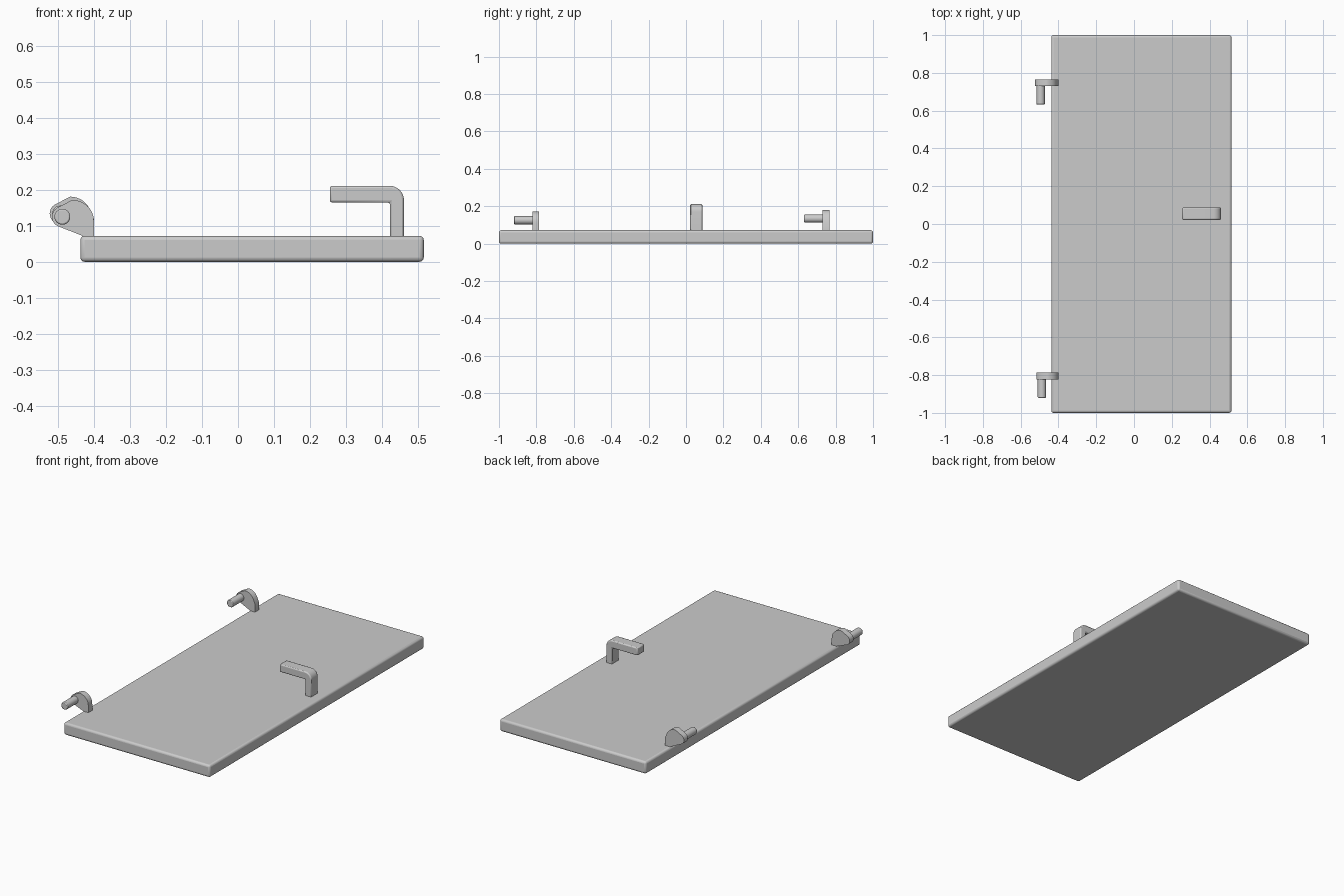
import bpy
import bmesh
from math import radians, sin, cos
from mathutils import Vector

if "Cube" in bpy.data.objects:
    bpy.data.objects.remove(bpy.data.objects["Cube"])

GREY = (0.6, 0.6, 0.6, 1.0)
grey = bpy.data.materials.new("grey")
grey.use_nodes = True
grey.diffuse_color = GREY
grey.node_tree.nodes["Principled BSDF"].inputs["Base Color"].default_value = GREY


def finish(name, bm, bevel=0.0, segments=3):
    """Turn a bmesh into a grey object with softened edges."""
    bmesh.ops.recalc_face_normals(bm, faces=bm.faces)
    mesh = bpy.data.meshes.new(name)
    bm.to_mesh(mesh)
    bm.free()
    mesh.materials.append(grey)
    obj = bpy.data.objects.new(name, mesh)
    bpy.context.collection.objects.link(obj)
    if bevel:
        mod = obj.modifiers.new("soft_edges", "BEVEL")
        mod.width = bevel
        mod.segments = segments
        mod.limit_method = "ANGLE"
        mod.angle_limit = radians(40)
    bpy.ops.object.select_all(action="DESELECT")
    obj.select_set(True)
    bpy.context.view_layer.objects.active = obj
    bpy.ops.object.shade_smooth_by_angle(angle=radians(35))
    return obj


def extrude_profile(points, y0, y1):
    """Extrude an x-z outline along y."""
    bm = bmesh.new()
    face = bm.faces.new([bm.verts.new((x, y0, z)) for x, z in points])
    new = bmesh.ops.extrude_face_region(bm, geom=[face])["geom"]
    bmesh.ops.translate(bm, vec=(0, y1 - y0, 0),
                        verts=[v for v in new if isinstance(v, bmesh.types.BMVert)])
    return bm


def arc(cx, cz, r, start, end, steps):
    angles = [radians(start + (end - start) * i / steps) for i in range(steps + 1)]
    return [(cx + r * cos(a), cz + r * sin(a)) for a in angles]


# Door panel
panel = [(-0.438, 0), (0.516, 0), (0.516, 0.072), (-0.438, 0.072)]
finish("door_panel", extrude_profile(panel, -1, 1), 0.012)

# L-shaped handle with a rounded outer corner
handle = [(0.255, 0.165), (0.422, 0.165), (0.422, 0.06), (0.461, 0.06)]
handle += arc(0.421, 0.171, 0.04, 0, 90, 8) + [(0.255, 0.211)]
finish("handle", extrude_profile(handle, 0.022, 0.087), 0.006, 2)


# Hinges: a curved leaf plate with a pin pointing to the front
def hinge(prefix, y, dx, dz):
    px, pz = -0.488 + dx, 0.125 + dz
    leaf = [(-0.4, 0.05), (-0.4, 0.11 + dz)]
    leaf += arc(-0.46 + dx, 0.112 + dz, 0.06, 15, 90, 8)
    leaf += arc(px, pz, 0.029, 120, 240, 8)
    leaf += [(-0.432, 0.072), (-0.432, 0.05)]
    finish(prefix + "_hinge_leaf", extrude_profile(leaf, y - 0.036, y))

    pin = arc(px, pz, 0.022, 0, 345, 23)
    finish(prefix + "_hinge_pin", extrude_profile(pin, y - 0.134, y - 0.03), 0.004, 2)


hinge("front", -0.786, 0, 0)
hinge("back", 0.766, -0.006, 0.009)
